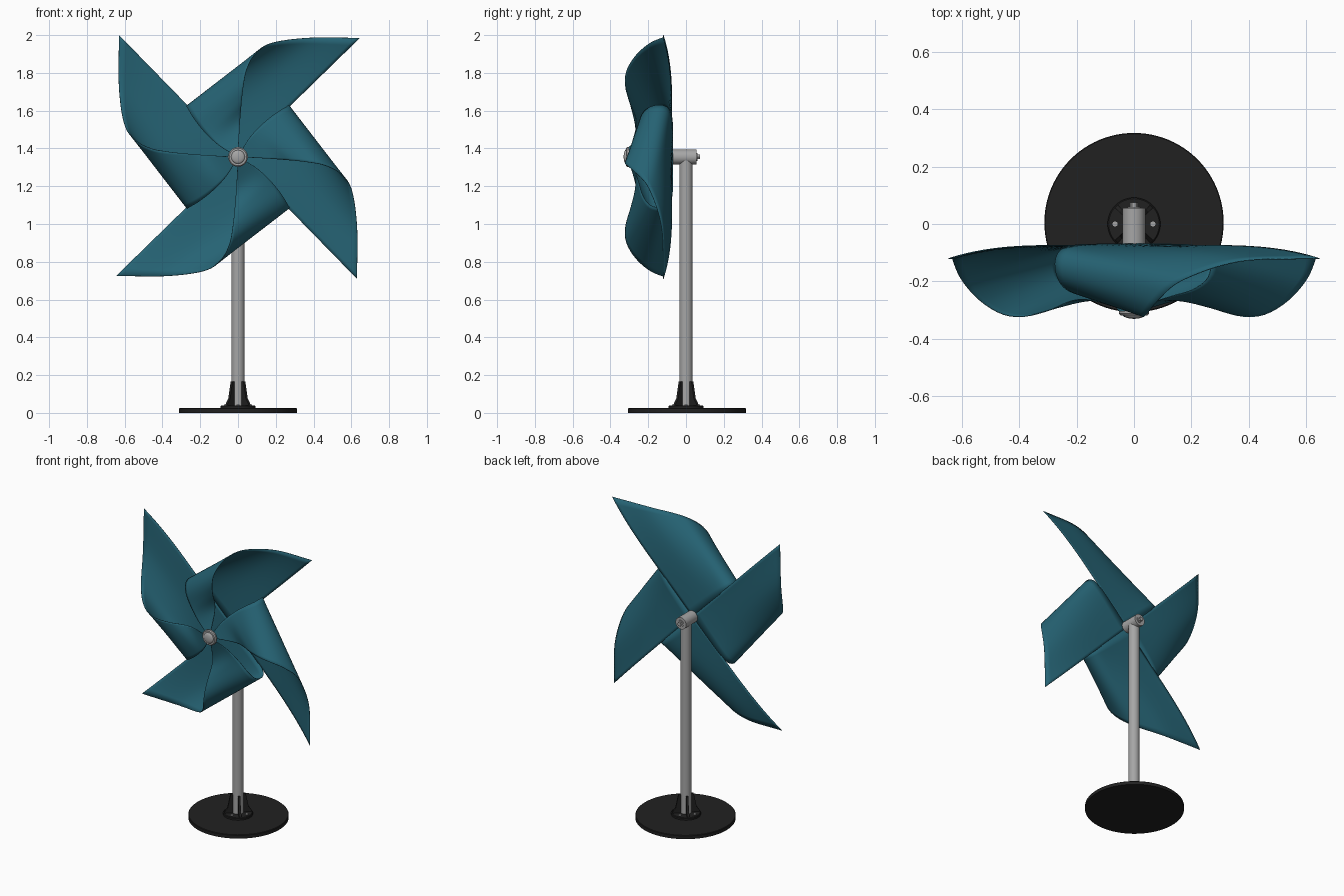
import bpy
import bmesh
from math import pi, cos, sin, radians
from mathutils import Vector, Matrix

if "Cube" in bpy.data.objects:
    bpy.data.objects.remove(bpy.data.objects["Cube"])

HUB_Z = 1.355


def material(name, rgb, rough=0.5):
    m = bpy.data.materials.new(name)
    m.use_nodes = True
    m.diffuse_color = (*rgb, 1)
    node = m.node_tree.nodes["Principled BSDF"]
    node.inputs["Base Color"].default_value = (*rgb, 1)
    node.inputs["Roughness"].default_value = rough
    return m


TEAL = material("teal_sheet", (0.019, 0.125, 0.175))
BLACK = material("black_base", (0.015, 0.015, 0.015))
GREY = material("grey_metal", (0.38, 0.38, 0.38))


def finish(name, bm, mat, angle=35):
    mesh = bpy.data.meshes.new(name)
    bm.to_mesh(mesh)
    bm.free()
    mesh.materials.append(mat)
    obj = bpy.data.objects.new(name, mesh)
    bpy.context.collection.objects.link(obj)
    bpy.ops.object.select_all(action='DESELECT')
    obj.select_set(True)
    bpy.context.view_layer.objects.active = obj
    bpy.ops.object.shade_smooth_by_angle(angle=radians(angle))
    return obj


def lathe(name, profile, mat, origin=(0, 0, 0), along_y=False, sides=48):
    """Spin (radius, height) points; along_y turns height into +y."""
    bm = bmesh.new()
    verts = [bm.verts.new((r, 0, h)) for r, h in profile]
    edges = [bm.edges.new(pair) for pair in zip(verts, verts[1:])]
    bmesh.ops.spin(bm, geom=verts + edges, cent=(0, 0, 0), axis=(0, 0, 1),
                   angle=2 * pi, steps=sides, use_duplicate=False)
    bmesh.ops.remove_doubles(bm, verts=bm.verts, dist=0.0001)
    bmesh.ops.recalc_face_normals(bm, faces=bm.faces)
    if along_y:
        bm.transform(Matrix.Rotation(-pi / 2, 4, 'X'))
    bm.transform(Matrix.Translation(origin))
    return finish(name, bm, mat)


def rod(name, r, start, end, mat, **kw):
    return lathe(name, [(0, start), (r, start), (r, end), (0, end)], mat, **kw)


def smooth_path(points, count):
    """Catmull-Rom curve through the points, resampled to equal lengths."""
    p = [Vector(q) for q in points]
    p = [2 * p[0] - p[1]] + p + [2 * p[-1] - p[-2]]
    fine = []
    for a, b, c, d in zip(p, p[1:], p[2:], p[3:]):
        for i in range(24):
            t = i / 24
            fine.append(0.5 * (2 * b + (c - a) * t + (2 * a - 5 * b + 4 * c - d) * t ** 2
                               + (3 * b - a - 3 * c + d) * t ** 3))
    fine.append(p[-2])
    dist = [0]
    for a, b in zip(fine, fine[1:]):
        dist.append(dist[-1] + (b - a).length)
    out, k = [], 0
    for i in range(count + 1):
        want = dist[-1] * i / count
        while k < len(fine) - 2 and dist[k + 1] < want:
            k += 1
        f = (want - dist[k]) / (dist[k + 1] - dist[k])
        out.append(fine[k].lerp(fine[k + 1], f))
    return out


# Pinwheel blade: straight rulings between the rolled cut edge and the outer edge
cut_edge = [(0, -.07, 0), (-.1, -.07, .1), (-.2, -.073, .2), (-.255, -.09, .25),
            (-.275, -.135, .268), (-.265, -.19, .255), (-.235, -.228, .205),
            (-.18, -.25, .135), (-.1, -.275, .06), (0, -.308, 0)]
outer_edge = [(.645, -.12, .63), (.37, -.13, .63), (.17, -.195, .6), (.085, -.265, .538),
              (.045, -.313, .46), (.03, -.322, .385), (.02, -.302, .3),
              (.01, -.262, .18), (0, -.308, 0)]
STEPS, ACROSS = 48, 16


def blade(name, turn):
    inner, outer = smooth_path(cut_edge, STEPS), smooth_path(outer_edge, STEPS)
    bm = bmesh.new()
    grid = []
    for i, (a, b) in enumerate(zip(inner, outer)):
        row = []
        for j in range(ACROSS + 1):
            w = j / ACROSS
            p = a.lerp(b, w)
            p.y += 0.16 * w * w * (1 - w) * (1 - i / STEPS) ** 3
            row.append(bm.verts.new(p))
        grid.append(row)
    for r, s in zip(grid, grid[1:]):
        for j in range(ACROSS):
            bm.faces.new((r[j], r[j + 1], s[j + 1], s[j]))
    bmesh.ops.remove_doubles(bm, verts=bm.verts, dist=0.0001)
    bm.transform(Matrix.Translation((0, 0, HUB_Z)) @ Matrix.Rotation(turn, 4, 'Y'))
    obj = finish(name, bm, TEAL, 60)
    mod = obj.modifiers.new("thickness", 'SOLIDIFY')
    mod.thickness = 0.003
    mod.offset = 0


for n, side in enumerate(("top", "left", "bottom", "right")):
    blade("blade_" + side, n * pi / 2)

# Hub cap, axle and rear nut
hub = (0, 0, HUB_Z)
lathe("hub_washer", [(0, -.302), (.052, -.302), (.052, -.312), (.046, -.318), (0, -.318)],
      GREY, hub, True)
dome = [(.036 * cos(a), -.318 - .012 * sin(a)) for a in [k * pi / 12 for k in range(7)]]
lathe("hub_cap", [(.036, -.314)] + dome, GREY, hub, True)
rod("axle_pin", .012, -.31, .06, GREY, origin=hub, along_y=True, sides=24)
rod("axle_sleeve", .04, -.068, .056, GREY, origin=hub, along_y=True)
rod("rear_washer", .022, .054, .06, GREY, origin=hub, along_y=True, sides=32)
rod("rear_nut", .014, .058, .074, GREY, origin=hub, along_y=True, sides=6)

# Pole and base
rod("pole", .035, .025, 1.34, GREY)
lathe("base_disc", [(0, 0), (.312, 0), (.312, .022), (.309, .025), (0, .025)],
      BLACK, (0, .005, 0), sides=96)
lathe("base_flange", [(.034, .024), (.092, .024), (.092, .036), (.088, .04), (.034, .04)], BLACK)

# Diagonal gussets bracing the pole
outline = [(.03, .035), (.088, .035), (.084, .05), (.066, .075), (.048, .165), (.03, .165)]
for k in range(4):
    bm = bmesh.new()
    face = bm.faces.new([bm.verts.new((r, -.007, z)) for r, z in outline])
    ext = bmesh.ops.extrude_face_region(bm, geom=[face])
    moved = [v for v in ext["geom"] if isinstance(v, bmesh.types.BMVert)]
    bmesh.ops.translate(bm, vec=(0, .014, 0), verts=moved)
    bmesh.ops.recalc_face_normals(bm, faces=bm.faces)
    bm.transform(Matrix.Rotation(pi / 4 + k * pi / 2, 4, 'Z'))
    finish(f"gusset_{k + 1}", bm, BLACK, 20)

    # Flange screw between each pair of gussets
    a = k * pi / 2
    rod(f"flange_screw_{k + 1}", .009, .038, .045, GREY,
        origin=(.066 * cos(a), .066 * sin(a), 0), sides=16)
